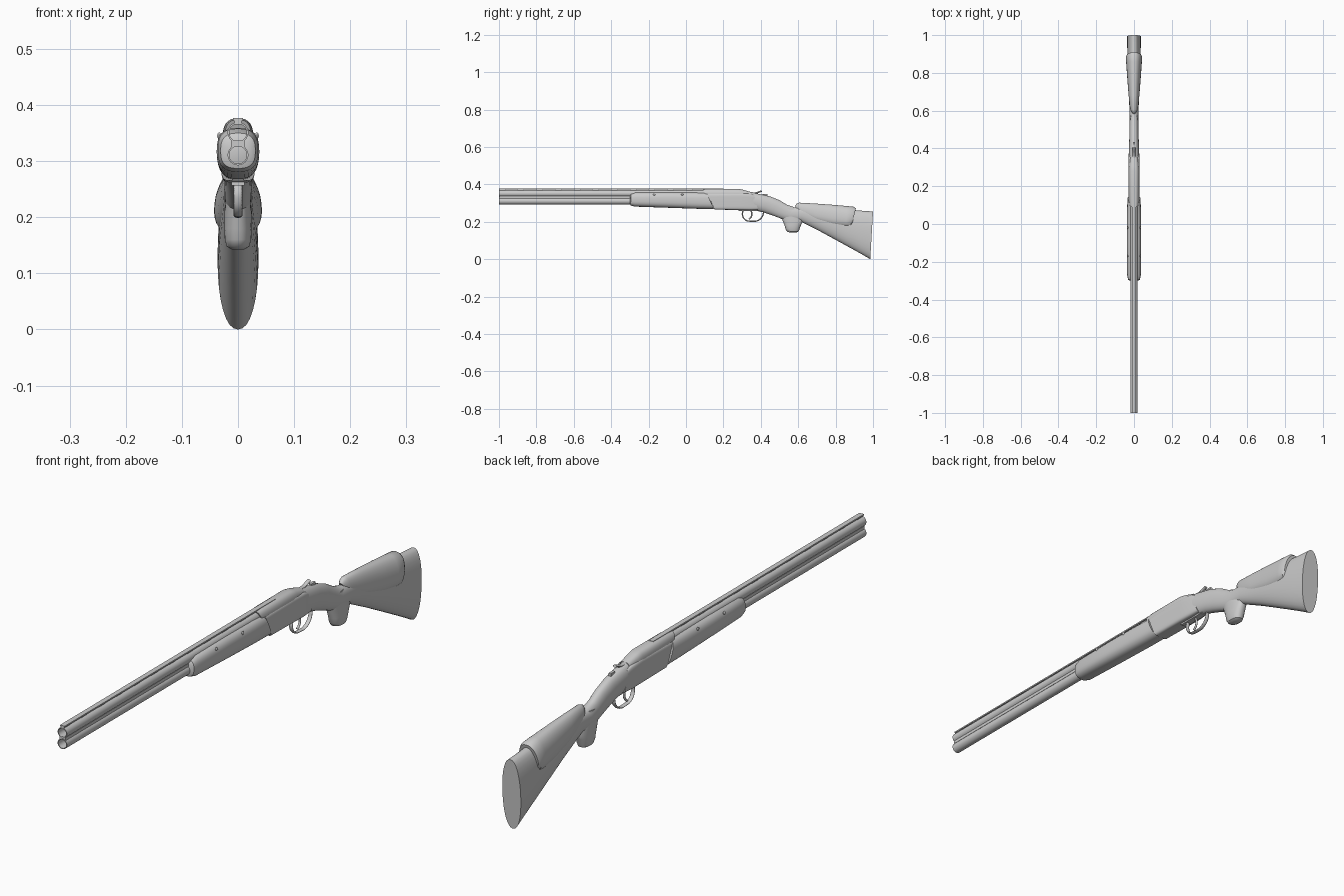
import bpy, bmesh, math


def finish(name, bm, angle=40):
    bmesh.ops.recalc_face_normals(bm, faces=bm.faces)
    me = bpy.data.meshes.new(name)
    bm.to_mesh(me)
    bm.free()
    ob = bpy.data.objects.new(name, me)
    bpy.context.collection.objects.link(ob)
    bpy.ops.object.select_all(action='DESELECT')
    ob.select_set(True)
    bpy.context.view_layer.objects.active = ob
    bpy.ops.object.shade_smooth_by_angle(angle=math.radians(angle))
    return ob


def loft(name, sections, p=2.2, skew=0.0, n=32):
    """Skin superellipse rings; each section = (y1, z1, y2, z2, half width)."""
    bm = bmesh.new()
    rings = []
    for y1, z1, y2, z2, w in sections:
        ring = []
        for i in range(n):
            a = 2 * math.pi * i / n
            c, s = math.cos(a), math.sin(a)
            u = math.copysign(abs(c) ** (2 / p), c)
            v = math.copysign(abs(s) ** (2 / p), s)
            t = (1 + v) / 2
            ring.append(bm.verts.new((w * u * (1 - skew * v), y2 + (y1 - y2) * t, z2 + (z1 - z2) * t)))
        rings.append(ring)
    for r0, r1 in zip(rings, rings[1:]):
        for i in range(n):
            j = (i + 1) % n
            bm.faces.new((r0[i], r0[j], r1[j], r1[i]))
    bm.faces.new(rings[0])
    bm.faces.new(rings[-1])
    return finish(name, bm)


def tube(name, z, r, bore, y0, y1, n=32):
    """Barrel with an open bore, made by revolving a small profile."""
    bm = bmesh.new()
    rings = []
    for rad, y in ((bore, y1 - 0.02), (bore, y0), (r, y0), (r, y1)):
        rings.append([bm.verts.new((rad * math.cos(2 * math.pi * i / n), y,
                                    z + rad * math.sin(2 * math.pi * i / n))) for i in range(n)])
    for r0, r1 in zip(rings, rings[1:]):
        for i in range(n):
            j = (i + 1) % n
            bm.faces.new((r0[i], r0[j], r1[j], r1[i]))
    bm.faces.new(rings[0])
    bm.faces.new(rings[-1])
    return finish(name, bm)


def boxes(name, items):
    """Each item = (half width, y0, y1, z0, z1)."""
    bm = bmesh.new()
    for w, y0, y1, z0, z1 in items:
        vs = bmesh.ops.create_cube(bm, size=1)['verts']
        for v in vs:
            v.co = (v.co.x * 2 * w, (y0 + y1) / 2 + v.co.y * (y1 - y0), (z0 + z1) / 2 + v.co.z * (z1 - z0))
    return finish(name, bm)


def wire(name, pts, radius, widen=1.0, cyclic=False):
    """Smooth rod through points in the x = 0 plane."""
    cu = bpy.data.curves.new(name, 'CURVE')
    cu.dimensions = '3D'
    cu.bevel_depth = radius
    cu.bevel_resolution = 3
    cu.use_fill_caps = True
    sp = cu.splines.new('BEZIER')
    sp.bezier_points.add(len(pts) - 1)
    for b, (y, z) in zip(sp.bezier_points, pts):
        b.co = (0, y, z)
        b.handle_left_type = b.handle_right_type = 'AUTO'
    sp.use_cyclic_u = cyclic
    ob = bpy.data.objects.new(name, cu)
    ob.scale.x = widen
    bpy.context.collection.objects.link(ob)
    return ob


# Barrels, joining webs and ventilated rib
tube("upper_barrel", 0.351, 0.0185, 0.0155, -1.0, 0.2)
tube("lower_barrel", 0.311, 0.0185, 0.0155, -1.0, 0.2)
boxes("barrel_web", [(0.0125, -0.998, 0.15, 0.3255, 0.3365)])
posts = [(0.006, -1.0 + i * 0.1, -0.965 + i * 0.1, 0.365, 0.373) for i in range(11)]
boxes("top_rib", [(0.009, -1.0, 0.2, 0.372, 0.377)] + posts)

# Fore-end with pins on both sides
loft("fore_end", [(-0.300, 0.340, -0.300, 0.298, 0.024), (-0.294, 0.350, -0.296, 0.287, 0.031),
                  (-0.270, 0.358, -0.275, 0.281, 0.036), (-0.10, 0.359, -0.10, 0.275, 0.038),
                  (0.05, 0.358, 0.07, 0.269, 0.037), (0.110, 0.356, 0.150, 0.267, 0.035)], p=2.7)
bm = bmesh.new()
for sx in (-1, 1):
    for y in (-0.17, -0.02):
        for v in bmesh.ops.create_uvsphere(bm, u_segments=12, v_segments=8, radius=0.006)['verts']:
            v.co = (v.co.x * 0.6 + sx * 0.0335, v.co.y + y, v.co.z + 0.345)
finish("fore_end_pins", bm)

# Receiver body and rounded breech block
loft("receiver", [(0.115, 0.352, 0.152, 0.265, 0.030), (0.29, 0.354, 0.29, 0.263, 0.030),
                  (0.345, 0.350, 0.345, 0.262, 0.0295), (0.365, 0.342, 0.385, 0.264, 0.026)], p=6, n=48)
loft("breech_block", [(0.09, 0.374, 0.12, 0.30, 0.024), (0.12, 0.376, 0.14, 0.30, 0.0265),
                      (0.28, 0.376, 0.28, 0.30, 0.0275), (0.305, 0.371, 0.305, 0.30, 0.026),
                      (0.35, 0.358, 0.35, 0.30, 0.022)], p=2.8)

# Buttstock with wrist
loft("stock", [(0.30, 0.366, 0.30, 0.264, 0.026), (0.366, 0.354, 0.37, 0.260, 0.028),
               (0.446, 0.337, 0.415, 0.250, 0.0255), (0.50, 0.315, 0.457, 0.236, 0.0245),
               (0.54, 0.291, 0.50, 0.220, 0.024), (0.58, 0.277, 0.54, 0.203, 0.024),
               (0.64, 0.278, 0.61, 0.203, 0.025), (0.75, 0.273, 0.72, 0.147, 0.029),
               (0.87, 0.265, 0.85, 0.076, 0.034), (0.95, 0.258, 0.935, 0.029, 0.036),
               (1.0, 0.255, 0.985, 0.0, 0.0365)], p=2.2)
# Pistol grip bulge
loft("pistol_grip", [(0.50, 0.27, 0.59, 0.27, 0.021), (0.515, 0.21, 0.628, 0.21, 0.024),
                     (0.527, 0.18, 0.614, 0.18, 0.0245), (0.532, 0.16, 0.607, 0.16, 0.0235),
                     (0.540, 0.148, 0.602, 0.148, 0.020), (0.553, 0.143, 0.592, 0.143, 0.012)], p=2.3)
# Raised comb with cheek pieces
loft("cheek_comb", [(0.583, 0.284, 0.60, 0.255, 0.010), (0.591, 0.297, 0.615, 0.235, 0.018),
                    (0.605, 0.302, 0.635, 0.222, 0.0225), (0.68, 0.298, 0.70, 0.195, 0.029),
                    (0.78, 0.291, 0.79, 0.172, 0.036), (0.86, 0.284, 0.855, 0.165, 0.041),
                    (0.898, 0.280, 0.878, 0.168, 0.042), (0.908, 0.272, 0.886, 0.178, 0.037)],
     p=2.3, skew=0.15)

# Trigger guard, trigger and tang plate
wire("trigger_guard", [(0.305, 0.262), (0.302, 0.235), (0.318, 0.210), (0.35, 0.203), (0.385, 0.207),
                       (0.408, 0.228), (0.415, 0.252)], 0.0035, 2.2)
wire("trigger", [(0.345, 0.265), (0.352, 0.242), (0.348, 0.225), (0.337, 0.214)], 0.004)
boxes("guard_plate", [(0.012, 0.28, 0.40, 0.257, 0.266)])

# Top lever and safety catch
wire("top_lever", [(0.345, 0.354), (0.375, 0.354), (0.392, 0.360), (0.405, 0.364)], 0.0045, 1.6)
boxes("safety_catch", [(0.005, 0.41, 0.435, 0.335, 0.349)])
